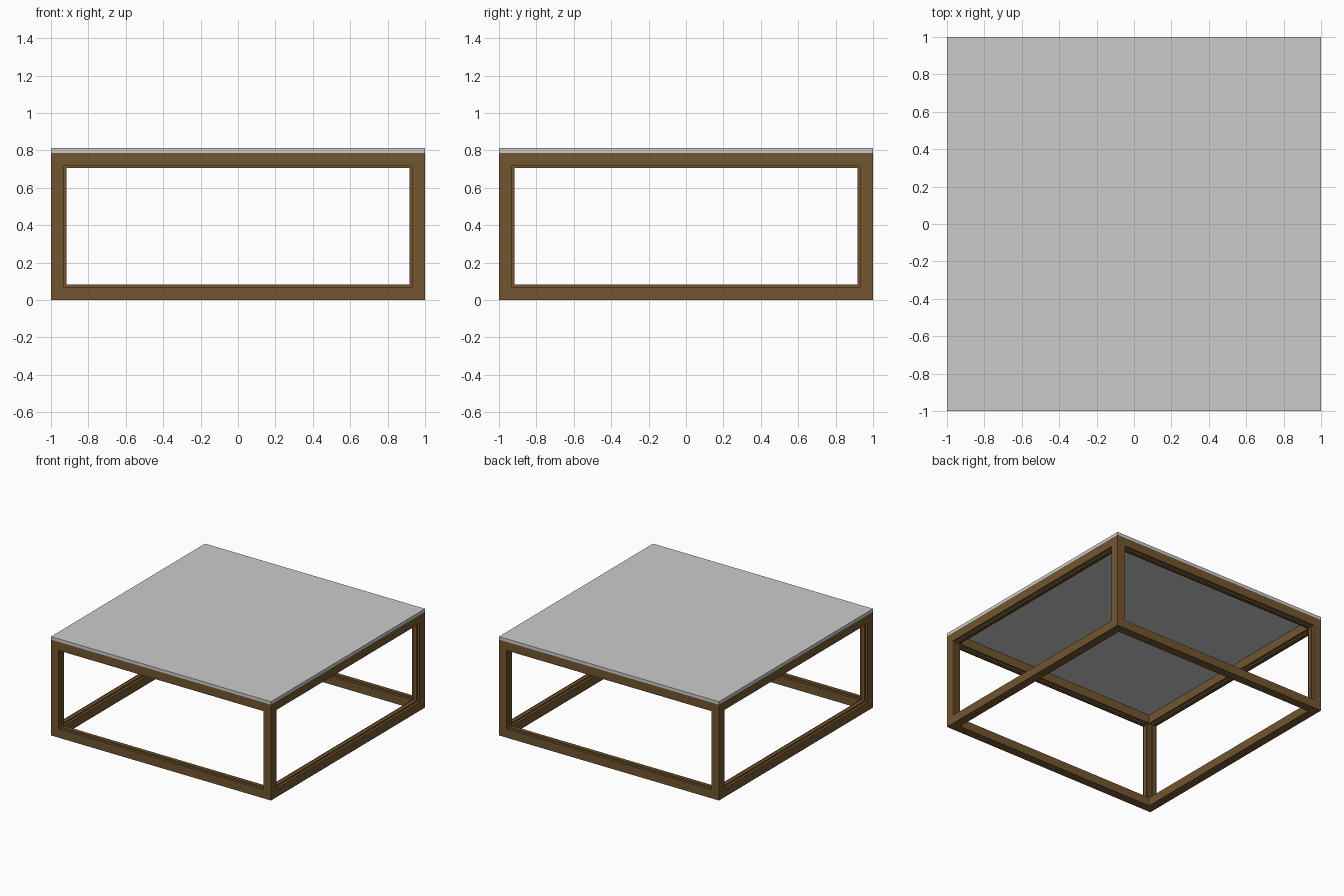
import bpy, bmesh
from mathutils import Matrix, Vector

if "Cube" in bpy.data.objects:
    bpy.data.objects.remove(bpy.data.objects["Cube"])


def material(name, rgb):
    m = bpy.data.materials.new(name)
    m.diffuse_color = (*rgb, 1)
    m.use_nodes = True
    m.node_tree.nodes["Principled BSDF"].inputs["Base Color"].default_value = m.diffuse_color
    return m


wood = material("brown_wood", (0.168, 0.092, 0.030))
grey = material("grey_top", (0.60, 0.60, 0.60))


def boxes(name, spans, mat):
    """One object made of boxes, each given as (low corner, high corner)."""
    bm = bmesh.new()
    for lo, hi in spans:
        lo, hi = Vector(lo), Vector(hi)
        size = hi - lo
        bmesh.ops.create_cube(bm, size=1, matrix=Matrix.Translation((lo + hi) / 2)
                              @ Matrix.Diagonal((*size, 1)))
    me = bpy.data.meshes.new(name)
    bm.to_mesh(me)
    bm.free()
    me.materials.append(mat)
    ob = bpy.data.objects.new(name, me)
    bpy.context.collection.objects.link(ob)
    return ob


H = 0.787            # top of the wooden frame
B = 0.07             # bar thickness
R = 0.012            # how far the inner bead stands out
D0, D1 = 0.02, 0.05  # bead position across the bar
I = 1 - B            # inner edge of the bars

# Corner legs
for sx, xn in ((-1, "left"), (1, "right")):
    for sy, yn in ((-1, "front"), (1, "back")):
        x0, x1 = sorted((sx * I, sx))
        y0, y1 = sorted((sy * I, sy))
        boxes(f"{yn}_{xn}_leg", [((x0, y0, 0), (x1, y1, H))], wood)

# Each side: two rails and a bead around the opening, turned into place
for k, side in enumerate(("front", "right", "back", "left")):
    rot = Matrix.Rotation(k * 1.5707963268, 4, 'Z')
    parts = [
        boxes(f"{side}_bottom_rail", [((-I, -1, 0), (I, -I, B))], wood),
        boxes(f"{side}_top_rail", [((-I, -1, H - B), (I, -I, H))], wood),
        boxes(f"{side}_opening_bead", [
            ((-I, -1 + D0, B), (I, -1 + D1, B + R)),
            ((-I, -1 + D0, H - B - R), (I, -1 + D1, H - B)),
            ((-I, -1 + D0, B + R), (-I + R, -1 + D1, H - B - R)),
            ((I - R, -1 + D0, B + R), (I, -1 + D1, H - B - R)),
        ], wood),
    ]
    for p in parts:
        p.data.transform(rot)

# Table top in two thin layers
boxes("lower_top_panel", [((-1, -1, H), (1, 1, 0.797))], grey)
boxes("upper_top_panel", [((-1, -1, 0.797), (1, 1, 0.812))], grey)
